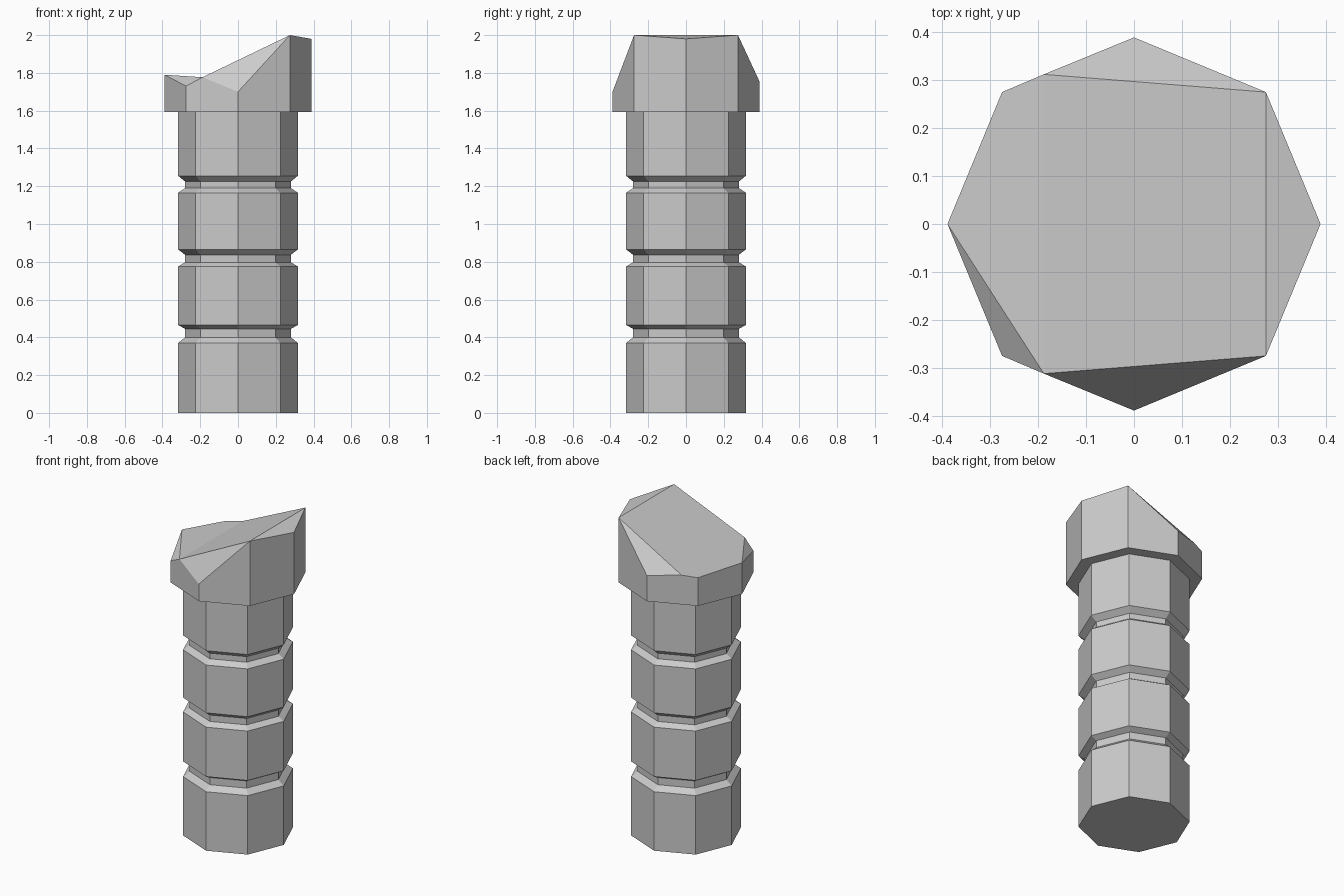
import bpy
import bmesh
from math import cos, sin, pi

cube = bpy.data.objects.get("Cube")
if cube:
    bpy.data.objects.remove(cube, do_unlink=True)

SIDES = 8
stone = bpy.data.materials.new("grey_stone")
stone.use_nodes = True
stone.diffuse_color = (0.6, 0.6, 0.6, 1)
stone.node_tree.nodes["Principled BSDF"].inputs["Base Color"].default_value = (0.6, 0.6, 0.6, 1)


def octagon(radius, heights):
    """Corners counter-clockwise from +x, each at its own height."""
    return [(radius * cos(2 * pi * i / SIDES), radius * sin(2 * pi * i / SIDES), z)
            for i, z in enumerate(heights)]


def finish(name, bm):
    bmesh.ops.recalc_face_normals(bm, faces=bm.faces)
    mesh = bpy.data.meshes.new(name)
    bm.to_mesh(mesh)
    bm.free()
    mesh.materials.append(stone)
    obj = bpy.data.objects.new(name, mesh)
    bpy.context.collection.objects.link(obj)


# Shaft: octagonal rings following a profile with three bevelled grooves
OUTER, INNER = 0.317, 0.28
profile = [(OUTER, 0)]
for low, floor_low, floor_high, high in ((0.37, 0.4, 0.445, 0.465),
                                         (0.775, 0.797, 0.837, 0.865),
                                         (1.165, 1.19, 1.225, 1.255)):
    profile += [(OUTER, low), (INNER, floor_low), (INNER, floor_high), (OUTER, high)]
profile.append((OUTER, 1.595))

bm = bmesh.new()
rings = [[bm.verts.new(p) for p in octagon(r, [z] * SIDES)] for r, z in profile]
for a, b in zip(rings, rings[1:]):
    for i in range(SIDES):
        j = (i + 1) % SIDES
        bm.faces.new((a[i], a[j], b[j], b[i]))
bm.faces.new(rings[0])
bm.faces.new(rings[-1])
finish("grooved_shaft", bm)

# Head: wider octagonal block with a broken, sloping top
HEAD = 0.389
bm = bmesh.new()
base = [bm.verts.new(p) for p in octagon(HEAD, [1.593] * SIDES)]
rim_heights = (1.98, 2.0, 1.755, 1.77, 1.79, 1.73, 1.70, 2.0)
rim = [bm.verts.new(p) for p in octagon(HEAD, rim_heights)]
# Valley ends sit on the rim walls at the back and the front
back = bm.verts.new((-0.188, 0.312, 1.777))
front = bm.verts.new((-0.188, -0.312, 1.777))
extra = {2: [back], 5: [front]}
for i in range(SIDES):
    j = (i + 1) % SIDES
    bm.faces.new([base[i], base[j], rim[j]] + extra.get(i, []) + [rim[i]])
bm.faces.new(base)

right, back_right, back_mid, back_left, left, front_left, front_mid, front_right = rim
for face in ((right, back_right, front_right),
             (back_right, back, front, front_right),
             (back_right, back_mid, back),
             (back, back_left, left, front),
             (left, front_left, front),
             (front, front_mid, front_right)):
    bm.faces.new(face)
finish("broken_head", bm)
